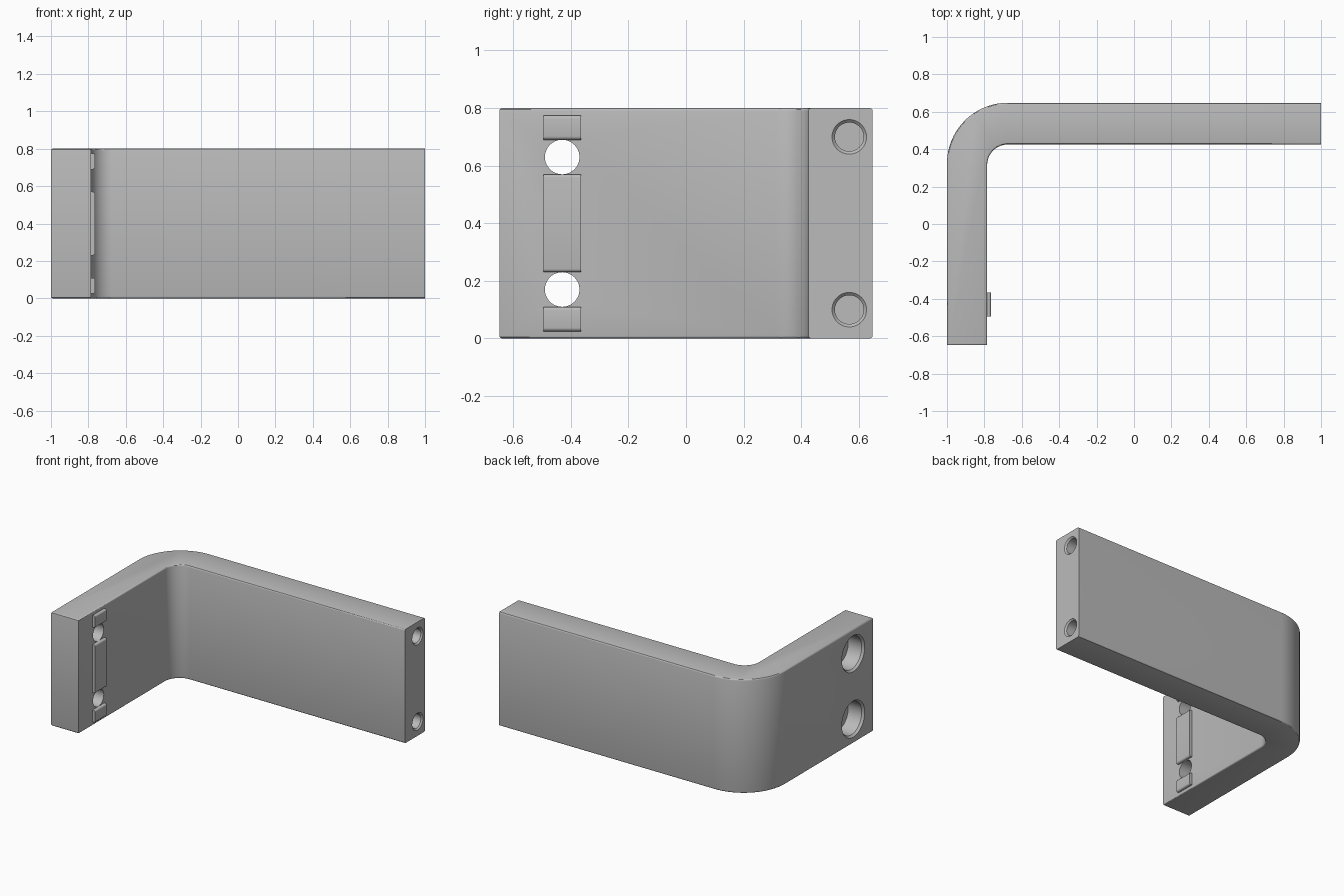
import bpy, bmesh
from math import pi, sin, cos, radians
from mathutils import Matrix

if "Cube" in bpy.data.objects:
    bpy.data.objects.remove(bpy.data.objects["Cube"])

HEIGHT = 0.8
X_IN = -0.785          # inner face of the short arm
Y_BACK = 0.648

grey = bpy.data.materials.new("plain grey")
grey.use_nodes = True
grey.diffuse_color = (0.5, 0.5, 0.5, 1)
grey.node_tree.nodes["Principled BSDF"].inputs["Base Color"].default_value = (0.5, 0.5, 0.5, 1)


def make_object(name, bm):
    bmesh.ops.recalc_face_normals(bm, faces=bm.faces[:])
    mesh = bpy.data.meshes.new(name)
    bm.to_mesh(mesh)
    bm.free()
    mesh.materials.append(grey)
    obj = bpy.data.objects.new(name, mesh)
    bpy.context.collection.objects.link(obj)
    return obj


def smooth(obj):
    bpy.ops.object.select_all(action='DESELECT')
    bpy.context.view_layer.objects.active = obj
    obj.select_set(True)
    bpy.ops.object.shade_smooth_by_angle(angle=radians(30))


def arc(cx, cy, r, start, end, n=24):
    angles = [start + (end - start) * i / n for i in range(n + 1)]
    return [(cx + r * cos(a), cy + r * sin(a)) for a in angles]


# L-shaped body with a rounded corner
def make_body():
    profile = ([(1, Y_BACK)] + arc(-0.675, 0.323, 0.325, pi / 2, pi)
               + [(-1, -Y_BACK), (X_IN, -Y_BACK)]
               + arc(-0.675, 0.315, 0.11, pi, pi / 2) + [(1, 0.425)])
    bm = bmesh.new()
    base = bm.faces.new([bm.verts.new((x, y, 0)) for x, y in profile])
    top = bmesh.ops.extrude_face_region(bm, geom=[base])["geom"]
    bmesh.ops.translate(bm, vec=(0, 0, HEIGHT),
                        verts=[g for g in top if isinstance(g, bmesh.types.BMVert)])
    bmesh.ops.recalc_face_normals(bm, faces=bm.faces[:])
    # Soften the long top and bottom edges, leaving the long arm's end crisp
    rims = [e for e in bm.edges
            if abs(e.verts[0].co.z - e.verts[1].co.z) < 0.001
            and min(v.co.x for v in e.verts) < 0.99]
    bmesh.ops.bevel(bm, geom=rims, offset=0.01, segments=3, profile=0.5, affect='EDGES')
    return make_object("bracket_body", bm)


# Round cutter whose (x, radius) profile turns about a line along x
def round_cutter(name, profile, y, z):
    bm = bmesh.new()
    rings = []
    for x, r in profile:
        ring = bmesh.ops.create_circle(
            bm, segments=48, radius=r,
            matrix=Matrix.Translation((x, y, z)) @ Matrix.Rotation(pi / 2, 4, 'Y'))
        rings.append(ring["verts"])
    for a, b in zip(rings, rings[1:]):
        for i in range(48):
            j = (i + 1) % 48
            bm.faces.new((a[i], a[j], b[j], b[i]))
    bm.faces.new(rings[0])
    bm.faces.new(rings[-1])
    return make_object(name, bm)


body = make_body()

# Counterbored screw holes through the short arm, blind holes in the long arm's end
screw = [(-1.05, 0.127), (-1, 0.127), (-0.985, 0.115), (-0.88, 0.115),
         (-0.88, 0.06), (-0.7, 0.06)]
blind = [(0.88, 0.05), (0.99, 0.05), (1, 0.06), (1.05, 0.06)]
cutters = [round_cutter("screw_hole_cutter", screw, -0.43, z) for z in (0.17, 0.63)]
cutters += [round_cutter("end_hole_cutter", blind, 0.567, z) for z in (0.1, 0.7)]

bpy.ops.object.select_all(action='DESELECT')
bpy.context.view_layer.objects.active = body
body.select_set(True)
for cutter in cutters:
    cutter.hide_render = True
    mod = body.modifiers.new("hole", 'BOOLEAN')
    mod.operation = 'DIFFERENCE'
    mod.solver = 'EXACT'
    mod.object = cutter
    bpy.ops.object.modifier_apply(modifier=mod.name)
for cutter in cutters:
    bpy.data.objects.remove(cutter)
smooth(body)


# Raised pads between the screw holes, with rounded upper and lower edges
def make_pad(name, z0, z1):
    bm = bmesh.new()
    bmesh.ops.create_cube(bm, size=1)
    bmesh.ops.scale(bm, vec=(0.03, 0.13, z1 - z0), verts=bm.verts[:])
    bmesh.ops.translate(bm, vec=(X_IN + 0.005, -0.43, (z0 + z1) / 2), verts=bm.verts[:])
    edges = [e for e in bm.edges
             if all(v.co.x > X_IN for v in e.verts)
             and abs(e.verts[0].co.z - e.verts[1].co.z) < 0.001]
    bmesh.ops.bevel(bm, geom=edges, offset=0.012, segments=4, profile=0.5, affect='EDGES')
    smooth(make_object(name, bm))


make_pad("lower_pad", 0.025, 0.11)
make_pad("middle_pad", 0.23, 0.57)
make_pad("upper_pad", 0.69, 0.775)
